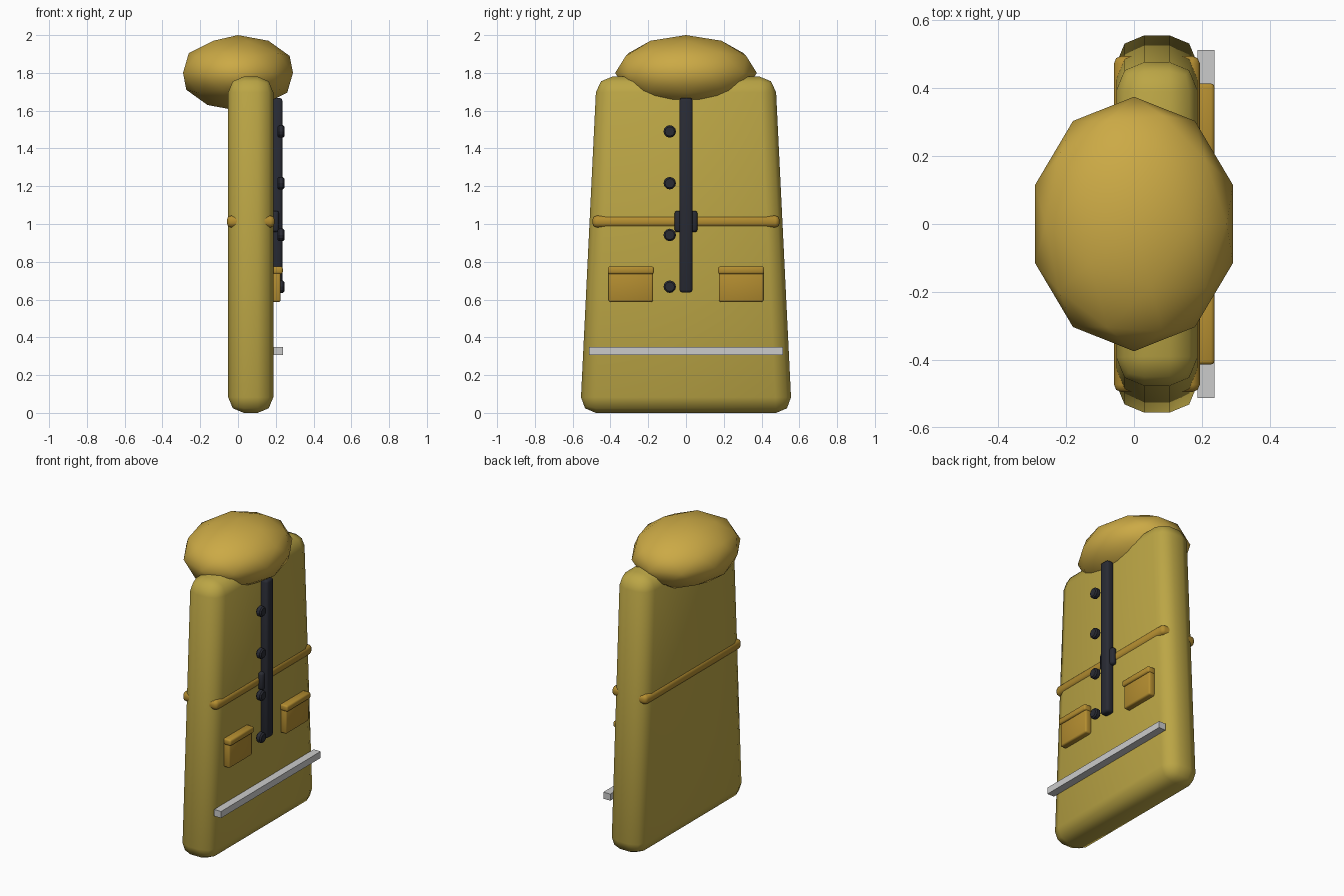
import bpy, math

if "Cube" in bpy.data.objects:
    bpy.data.objects.remove(bpy.data.objects["Cube"])

def material(name, rgb):
    m = bpy.data.materials.new(name)
    m.diffuse_color = (*rgb, 1)
    m.use_nodes = True
    m.node_tree.nodes["Principled BSDF"].inputs["Base Color"].default_value = m.diffuse_color
    return m

YELLOW = material("yellow_cloth", (0.50, 0.38, 0.06))
GOLD = material("hood_cloth", (0.60, 0.40, 0.06))
OCHRE = material("trim_cloth", (0.46, 0.27, 0.03))
BLACK = material("black_trim", (0.022, 0.024, 0.034))

def finish(ob, name, mat, bevel=0, segments=2, smooth=True):
    ob.name = name
    if mat:
        ob.data.materials.append(mat)
    if bevel:
        b = ob.modifiers.new("bevel", 'BEVEL')
        b.width, b.segments, b.limit_method = bevel, segments, 'ANGLE'
    if smooth:
        for p in ob.data.polygons:
            p.use_smooth = True
    return ob

def box(name, x, y, z, mat, bevel=0, segments=2, top_scale=1, smooth=True):
    """Box from (min, max) ranges; the top may narrow in y."""
    bpy.ops.mesh.primitive_cube_add(size=1)
    ob = bpy.context.object
    for v in ob.data.vertices:
        s = top_scale if v.co.z > 0 else 1
        v.co = [sum(r) / 2 + c * (r[1] - r[0]) for r, c in zip((x, y, z), v.co)]
        v.co.y *= s
    return finish(ob, name, mat, bevel, segments, smooth)

# Tapered coat body
box("coat_body", (-0.052, 0.187), (-0.56, 0.56), (0, 1.78), YELLOW, 0.083, 2, 0.473 / 0.56)

# Hood
bpy.ops.mesh.primitive_ico_sphere_add(subdivisions=2, radius=1, location=(0, 0, 1.8))
hood = bpy.context.object
hood.scale = (0.306, 0.375, 0.2)
finish(hood, "hood", GOLD)

# Waist belt, showing through at the faces and corners
box("waist_belt", (-0.059, 0.194), (-0.495, 0.495), (0.982, 1.044), OCHRE, 0.022, 2)

# Front closure strip and buckle
box("closure_strip", (0.18, 0.235), (-0.035, 0.035), (0.637, 1.668), BLACK, 0.015, 2)
box("belt_buckle", (0.18, 0.217), (-0.061, 0.061), (0.957, 1.07), BLACK, 0.014, 2)

# Buttons
for i, z in enumerate((0.668, 0.942, 1.216, 1.49)):
    bpy.ops.mesh.primitive_cylinder_add(vertices=12, radius=0.033, depth=0.038,
                                        location=(0.227, -0.086, z), rotation=(0, math.pi / 2, 0))
    finish(bpy.context.object, f"button_{i + 1}", BLACK, 0.008, 1, smooth=False)

# Pockets with flaps
for side, s in (("left", -1), ("right", 1)):
    y = sorted((s * 0.174, s * 0.41))
    box(f"pocket_{side}", (0.178, 0.226), y, (0.587, 0.76), OCHRE, 0.01, 2)
    y = sorted((s * 0.17, s * 0.414))
    box(f"pocket_flap_{side}", (0.18, 0.237), y, (0.735, 0.775), OCHRE, 0.01, 2)

# Grey reflective bar
box("reflective_bar", (0.187, 0.237), (-0.513, 0.513), (0.307, 0.35), None, smooth=False)
